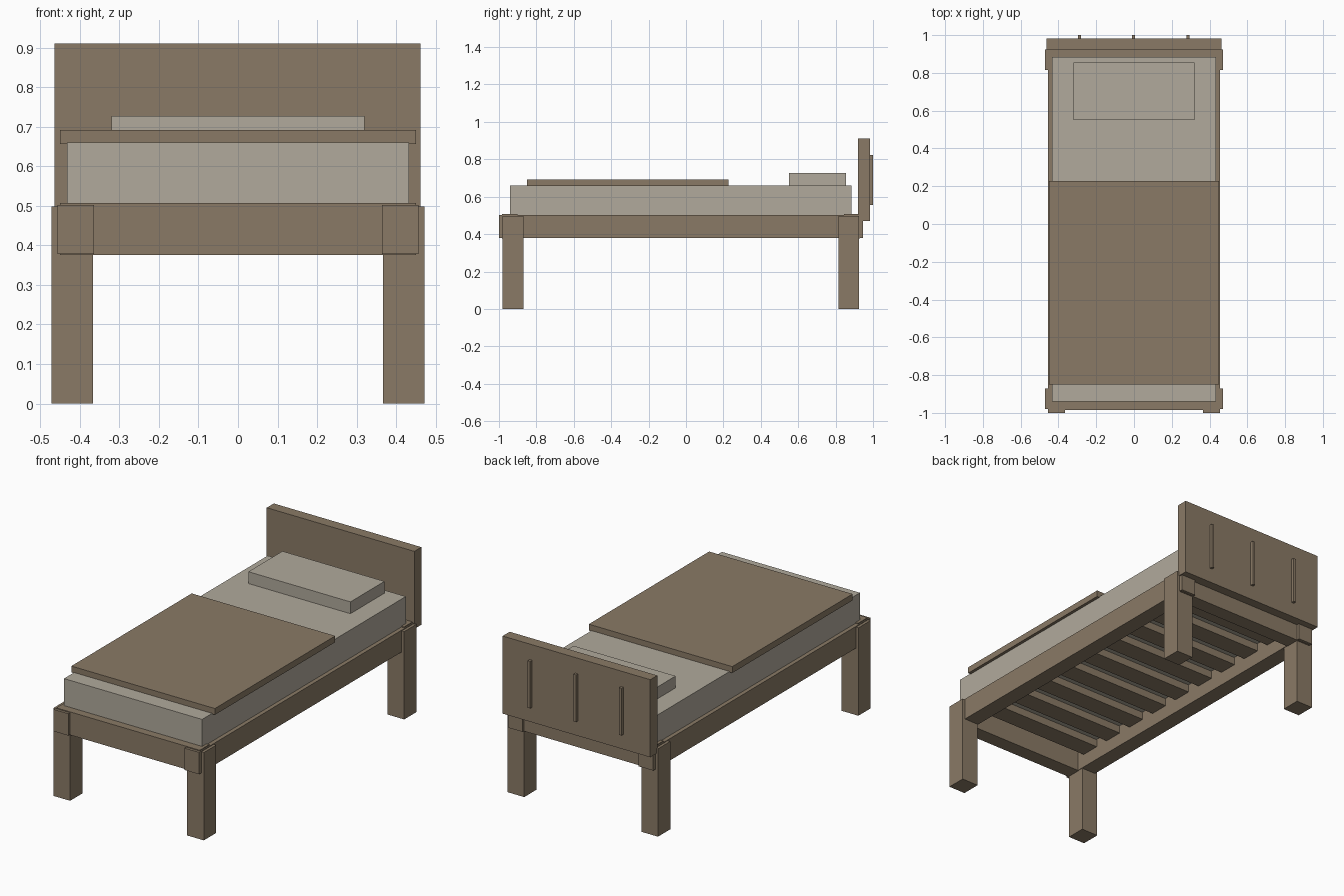
import bpy

default = bpy.data.objects.get("Cube")
if default:
    bpy.data.objects.remove(default, do_unlink=True)


def make_material(name, rgb):
    mat = bpy.data.materials.new(name)
    mat.use_nodes = True
    color = (*rgb, 1.0)
    mat.diffuse_color = color
    mat.node_tree.nodes["Principled BSDF"].inputs["Base Color"].default_value = color
    return mat


wood = make_material("brown wood", (0.254, 0.195, 0.133))
linen = make_material("pale linen", (0.440, 0.402, 0.332))


def box(name, x, y, z, mat):
    """Box spanning the given (min, max) ranges."""
    spans = (x, y, z)
    bpy.ops.mesh.primitive_cube_add(size=1)
    obj = bpy.context.object
    obj.name = name
    obj.location = [(lo + hi) / 2 for lo, hi in spans]
    obj.scale = [hi - lo for lo, hi in spans]
    bpy.ops.object.transform_apply(location=True, rotation=False, scale=True)
    obj.data.materials.append(mat)
    return obj


def side_pair(name, x, y, z, mat):
    """Matching boxes on the left (+x) and right (-x)."""
    box("left_" + name, x, y, z, mat)
    box("right_" + name, (-x[1], -x[0]), y, z, mat)


# Legs
side_pair("front_leg", (0.367, 0.472), (-0.98, -0.87), (0, 0.498), wood)
side_pair("back_leg", (0.367, 0.472), (0.815, 0.925), (0, 0.498), wood)

# Frame rails: the side rails run past the end rails
side_pair("side_rail", (0.364, 0.456), (-1.0, 0.945), (0.378, 0.502), wood)
box("front_rail", (-0.45, 0.45), (-0.985, -0.9), (0.376, 0.507), wood)
box("back_rail", (-0.45, 0.45), (0.845, 0.93), (0.376, 0.507), wood)

# Slats under the mattress
slat_count = 9
for i in range(slat_count):
    y = -0.80 + i * 0.192
    box(f"slat_{i + 1}", (-0.38, 0.38), (y - 0.055, y + 0.055), (0.455, 0.498), wood)

# Bedding
box("mattress", (-0.433, 0.433), (-0.94, 0.885), (0.5, 0.66), linen)
box("pillow", (-0.32, 0.32), (0.55, 0.855), (0.655, 0.727), linen)
box("blanket", (-0.45, 0.45), (-0.85, 0.228), (0.656, 0.692), wood)

# Headboard with thin battens on its back
box("headboard", (-0.464, 0.462), (0.92, 0.983), (0.47, 0.91), wood)
for side, x in (("right", -0.288), ("middle", -0.002), ("left", 0.285)):
    box(side + "_batten", (x - 0.008, x + 0.008), (0.975, 1.0), (0.555, 0.822), wood)
